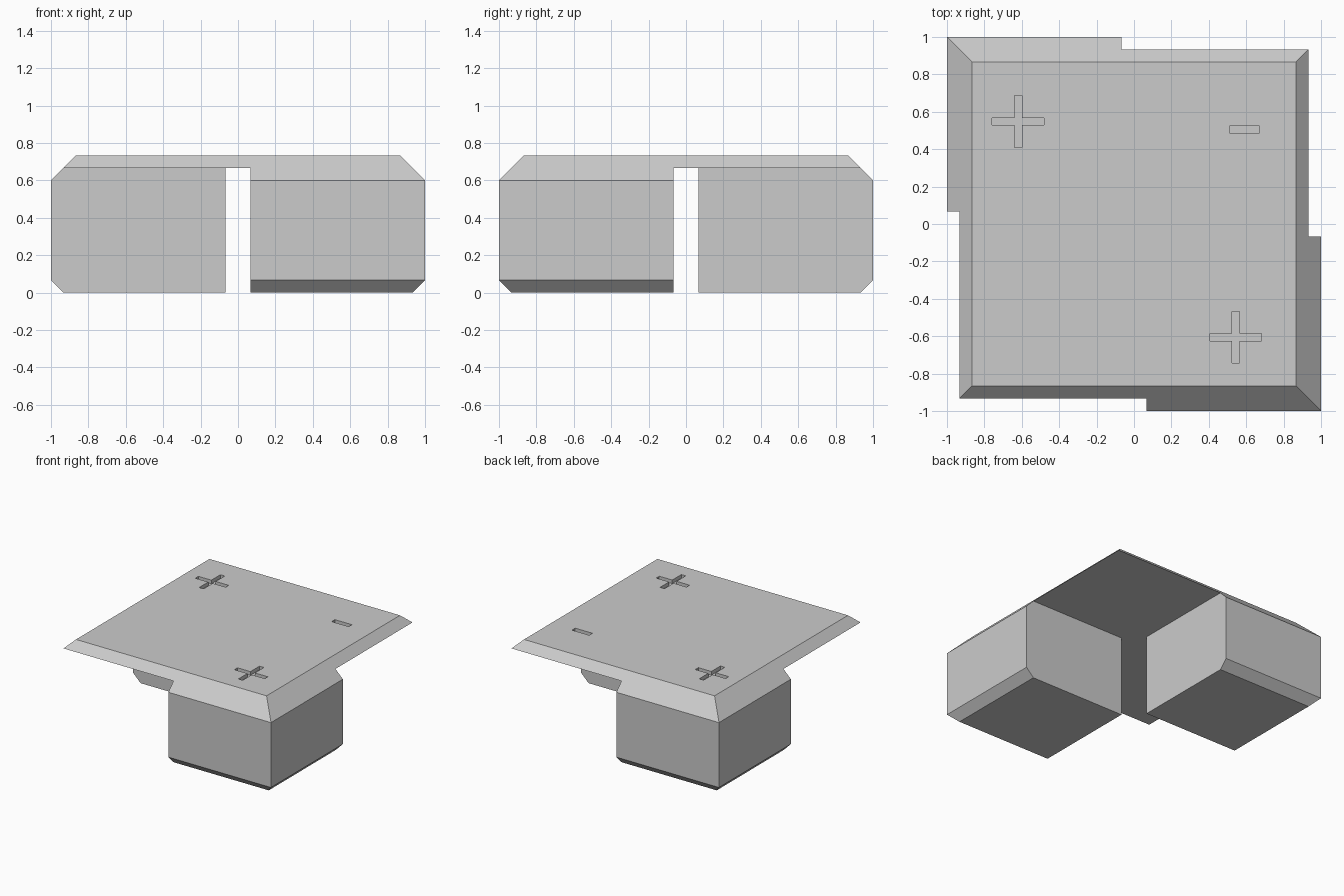
import bpy
import bmesh
from math import radians

cube = bpy.data.objects.get("Cube")
if cube:
    bpy.data.objects.remove(cube, do_unlink=True)

TOP, LIP, SHOULDER = 0.733, 0.667, 0.6   # plate top, plate underside, leg shoulder
BEVEL, GAP = 0.067, 0.067                # bevel size, half gap between legs
DEPTH = 0.03                             # engraving depth

grey = bpy.data.materials.new("plain grey")
grey.use_nodes = True
COLOUR = (0.6, 0.6, 0.6, 1)
grey.diffuse_color = COLOUR
grey.node_tree.nodes["Principled BSDF"].inputs["Base Color"].default_value = COLOUR


def lofted(name, rings):
    """Closed solid skinned through rings of equal length, bottom to top."""
    bm = bmesh.new()
    loops = [[bm.verts.new(p) for p in ring] for ring in rings]
    n = len(loops[0])
    bm.faces.new(loops[0])
    bm.faces.new(loops[-1])
    for a, b in zip(loops, loops[1:]):
        for i in range(n):
            j = (i + 1) % n
            bm.faces.new((a[i], a[j], b[j], b[i]))
    bmesh.ops.recalc_face_normals(bm, faces=bm.faces)
    mesh = bpy.data.meshes.new(name)
    bm.to_mesh(mesh)
    bm.free()
    mesh.materials.append(grey)
    obj = bpy.data.objects.new(name, mesh)
    bpy.context.collection.objects.link(obj)
    return obj


def rect(x0, x1, y0, y1, z):
    return [(x0, y0, z), (x1, y0, z), (x1, y1, z), (x0, y1, z)]


def combine(target, tool, operation):
    """Apply a boolean and remove the tool object."""
    mod = target.modifiers.new(operation.lower(), "BOOLEAN")
    mod.operation, mod.solver, mod.object = operation, "EXACT", tool
    bpy.context.view_layer.update()
    graph = bpy.context.evaluated_depsgraph_get()
    result = bpy.data.meshes.new_from_object(target.evaluated_get(graph))
    target.modifiers.clear()
    target.data = result
    bpy.data.objects.remove(tool, do_unlink=True)


# Top plate with a sloping rim
edge = TOP + 2 * BEVEL
body = lofted("plate_with_corner_legs", [
    rect(-s, s, -s, s, z) for s, z in ((1 - BEVEL, LIP), (1 - 2 * BEVEL, TOP))])

# Two diagonal corner legs, bevelled on their outer sides only
profile = [(1 - BEVEL, 0), (1, BEVEL), (1, SHOULDER), (1 - BEVEL, LIP)]
for side in (1, -1):
    leg = lofted("corner_leg", [
        rect(side * GAP, side * r, -side * r, -side * GAP, z) for r, z in profile])
    combine(body, leg, "UNION")


# Engraved signs in the top face
def engrave(outline):
    cutter = lofted("sign_cutter", [
        [(x, y, z) for x, y in outline] for z in (TOP - DEPTH, TOP + DEPTH)])
    cutter.hide_render = True
    combine(body, cutter, "DIFFERENCE")


def plus(cx, cy, arm=0.138, half=0.02):
    quarter = [(arm, -half), (arm, half), (half, half)]
    outline = []
    for _ in range(4):
        outline += [(cx + x, cy + y) for x, y in quarter]
        quarter = [(-y, x) for x, y in quarter]
    return outline


engrave(plus(-0.62, 0.548))
engrave(plus(0.543, -0.605))
engrave([p[:2] for p in rect(0.512, 0.668, 0.484, 0.526, 0)])

# Merge coplanar faces so the flats stay clean
bm = bmesh.new()
bm.from_mesh(body.data)
bmesh.ops.remove_doubles(bm, verts=bm.verts, dist=0.0005)
bmesh.ops.dissolve_limit(bm, angle_limit=radians(1), verts=bm.verts, edges=bm.edges)
for face in bm.faces:
    face.smooth = False
    face.material_index = 0
bm.to_mesh(body.data)
bm.free()
